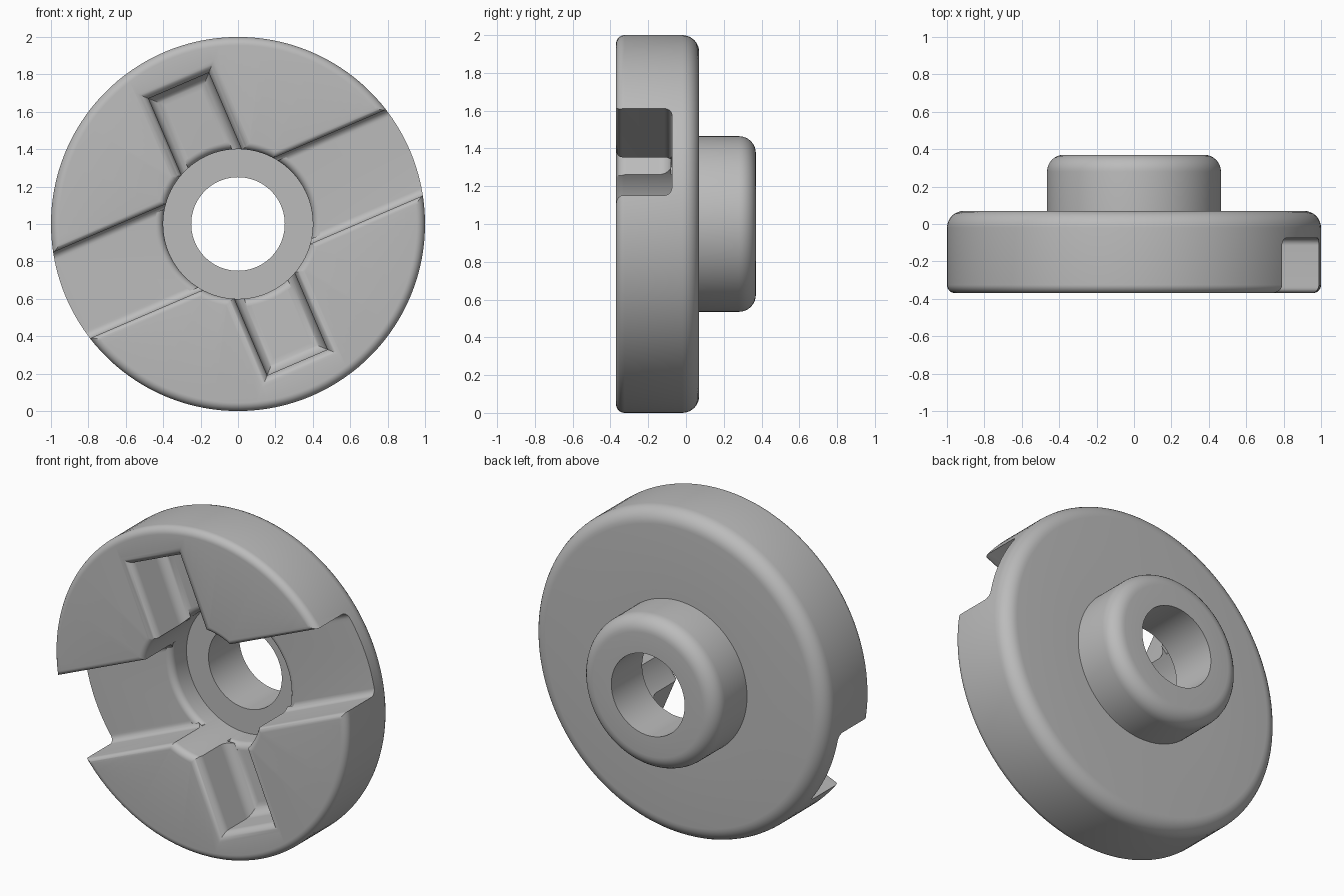
import bpy, bmesh
from math import sin, cos, pi, radians

cube = bpy.data.objects.get("Cube")
if cube:
    bpy.data.objects.remove(cube, do_unlink=True)

SEGMENTS = 128
TILT = radians(-23.2)
FRONT, FLOOR, BACK, HUB_BACK = -0.37, -0.075, 0.07, 0.37
BORE, RECESS, HUB = 0.25, 0.40, 0.465

grey = bpy.data.materials.new("plain_grey")
grey.use_nodes = True
grey.diffuse_color = (0.5, 0.5, 0.5, 1)
grey.node_tree.nodes["Principled BSDF"].inputs["Base Color"].default_value = (0.5, 0.5, 0.5, 1)


def arc(cx, cy, r, start, end, steps=8):
    angles = [radians(start + (end - start) * i / steps) for i in range(steps + 1)]
    return [(cx + r * cos(a), cy + r * sin(a)) for a in angles]


def circle(r, y):
    return [(r * cos(2 * pi * i / SEGMENTS), y, r * sin(2 * pi * i / SEGMENTS))
            for i in range(SEGMENTS)]


def rectangle(u, v, y):
    return [(-u, y, -v), (u, y, -v), (u, y, v), (-u, y, v)]


def skin(name, loops, wrap=False):
    """Join matching loops into a solid, either capped or closed on itself."""
    bm = bmesh.new()
    rings = [[bm.verts.new(p) for p in loop] for loop in loops]
    n = len(rings[0])
    pairs = list(zip(rings, rings[1:]))
    if wrap:
        pairs.append((rings[-1], rings[0]))
    else:
        bm.faces.new(rings[0])
        bm.faces.new(rings[-1])
    for a, b in pairs:
        for i in range(n):
            j = (i + 1) % n
            bm.faces.new((a[i], a[j], b[j], b[i]))
    bmesh.ops.recalc_face_normals(bm, faces=bm.faces)
    mesh = bpy.data.meshes.new(name)
    bm.to_mesh(mesh)
    bm.free()
    mesh.materials.append(grey)
    obj = bpy.data.objects.new(name, mesh)
    bpy.context.collection.objects.link(obj)
    obj.location.z = 1
    obj.rotation_euler.y = TILT
    return obj


def boolean(target, tool, operation):
    """Apply a boolean and remove the tool."""
    tool.hide_render = True
    bpy.context.view_layer.objects.active = target
    mod = target.modifiers.new("cut", 'BOOLEAN')
    mod.operation, mod.solver, mod.object = operation, 'EXACT', tool
    bpy.ops.object.modifier_apply(modifier=mod.name)
    bpy.data.objects.remove(tool, do_unlink=True)


# Turned body: recessed ring, front rim, back rim, rear hub and bore
profile = [(BORE, BACK), (RECESS, BACK)]
profile += arc(RECESS + 0.04, FRONT + 0.04, 0.04, 180, 270)
profile += arc(0.955, FRONT + 0.045, 0.045, -90, 0)
profile += arc(0.91, BACK - 0.09, 0.09, 0, 90)
profile += [(HUB, BACK)]
profile += arc(HUB - 0.09, HUB_BACK - 0.09, 0.09, 0, 90)
profile += [(BORE, HUB_BACK)]
body = skin("coupling_body", [circle(r, y) for r, y in profile], wrap=True)

# Channels: half sizes, floor fillet, rounded front lip
channels = {"drive_slot": (1.3, 0.25, 0.04, 0.03),
            "cross_pocket": (0.175, 0.805, 0.07, 0.055)}
for name, (u, v, fillet, lip) in channels.items():
    levels = arc(-fillet, FLOOR - fillet, fillet, 90, 0)
    levels += arc(lip, FRONT + lip, lip, 180, 270)
    levels += [(lip, FRONT - 0.1)]
    cutter = skin(name + "_cutter", [rectangle(u + o, v + o, y) for o, y in levels])
    boolean(body, cutter, 'DIFFERENCE')

# Rounded step from each channel floor down into the central recess
edge = 0.04
for name, (u, v, fillet, lip) in channels.items():
    rounding = [(RECESS - 0.01, FLOOR + edge)]
    rounding += arc(RECESS + edge, FLOOR + edge, edge, 180, 270)
    rounding += [(RECESS + edge, FLOOR - 0.004)]
    step = skin(name + "_step", [circle(r, y) for r, y in rounding])
    clip = skin(name + "_clip", [rectangle(u, v, y) for y in (FRONT, BACK)])
    boolean(step, clip, 'INTERSECT')
    boolean(body, step, 'DIFFERENCE')

# Smooth shading with crisp edges kept
bpy.ops.object.select_all(action='DESELECT')
body.select_set(True)
bpy.context.view_layer.objects.active = body
bpy.ops.object.shade_smooth_by_angle(angle=radians(35))
